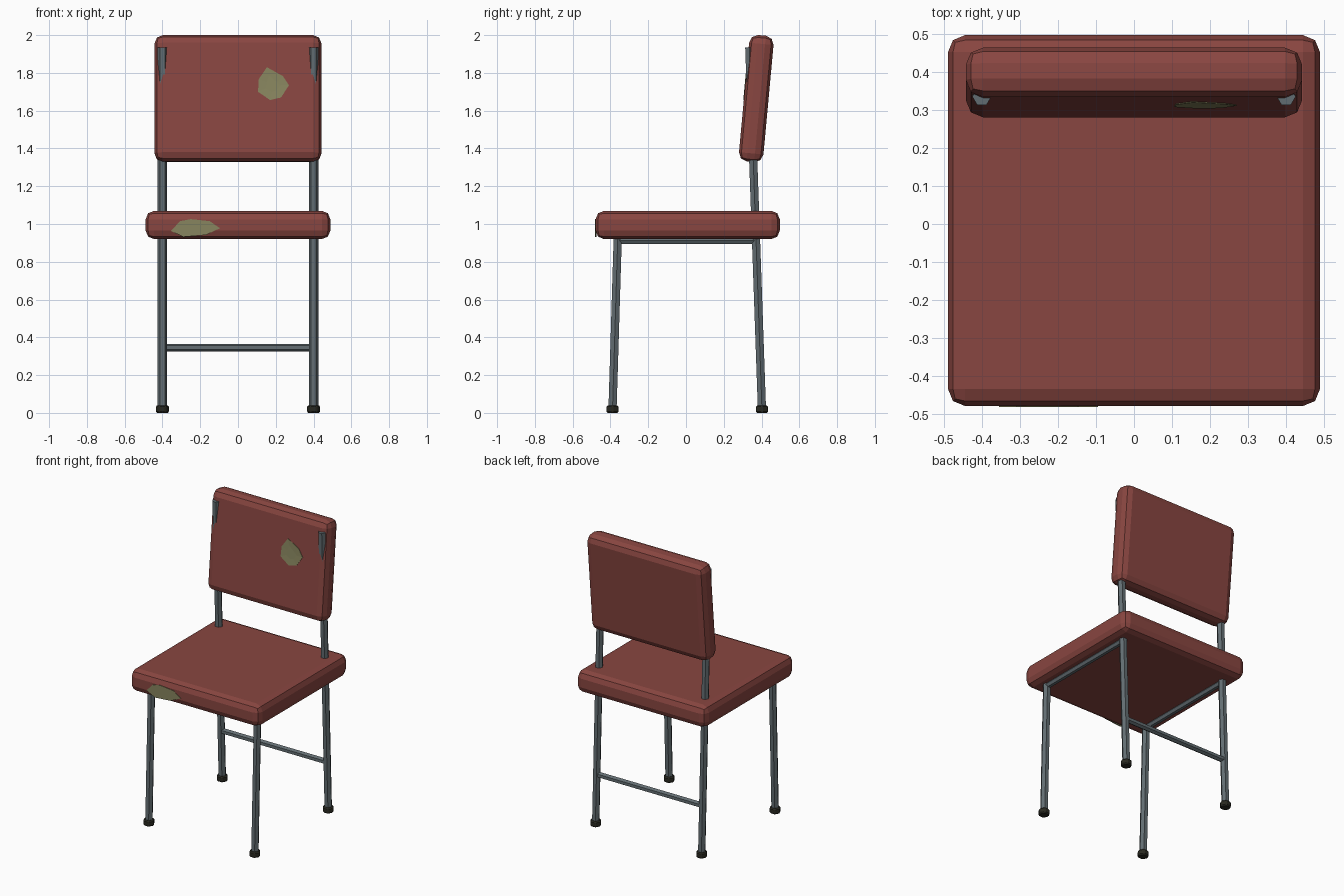
import bpy, bmesh, math
from mathutils import Vector, Matrix

if "Cube" in bpy.data.objects:
    bpy.data.objects.remove(bpy.data.objects["Cube"])


def material(name, rgb):
    m = bpy.data.materials.new(name)
    m.diffuse_color = (*rgb, 1)
    m.use_nodes = True
    m.node_tree.nodes["Principled BSDF"].inputs["Base Color"].default_value = m.diffuse_color
    return m


RED = material("red vinyl", (0.25, 0.061, 0.052))
STEEL = material("grey steel", (0.125, 0.155, 0.17))
RUBBER = material("dark rubber", (0.022, 0.022, 0.015))
FOAM = material("exposed foam", (0.243, 0.233, 0.112))


def add_object(name, bm, mat, bevel=0, segments=1):
    bmesh.ops.recalc_face_normals(bm, faces=bm.faces)
    if bevel:
        bmesh.ops.bevel(bm, geom=bm.edges[:], offset=bevel, segments=segments,
                        profile=0.5, affect='EDGES')
    mesh = bpy.data.meshes.new(name)
    bm.to_mesh(mesh)
    bm.free()
    mesh.materials.append(mat)
    obj = bpy.data.objects.new(name, mesh)
    bpy.context.collection.objects.link(obj)
    return obj


def cushion(name, centre, size, tilt=0):
    bm = bmesh.new()
    bmesh.ops.create_cube(bm, size=1, matrix=Matrix.Diagonal((*size, 1)))
    obj = add_object(name, bm, RED, 0.045, 2)
    obj.location = centre
    obj.rotation_euler.x = tilt


def tube(name, a, b, radius, mat=STEEL, bevel=0):
    # six-sided bar between two points
    a, b = Vector(a), Vector(b)
    d = b - a
    turn = Vector((0, 0, 1)).rotation_difference(d).to_matrix().to_4x4()
    bm = bmesh.new()
    rings = [[bm.verts.new((radius * math.cos(k * math.pi / 3),
                            radius * math.sin(k * math.pi / 3), z))
              for k in range(6)] for z in (-d.length / 2, d.length / 2)]
    for k in range(6):
        n = (k + 1) % 6
        bm.faces.new((rings[0][k], rings[0][n], rings[1][n], rings[1][k]))
    for ring in rings:
        bm.faces.new(ring)
    bm.transform(Matrix.Translation((a + b) / 2) @ turn)
    add_object(name, bm, mat, bevel)


def patch(name, outline, front_y, inset=0):
    # thin torn patch lying on a forward-facing surface
    bm = bmesh.new()
    face = bm.faces.new([bm.verts.new((x, front_y(z) + 0.004, z)) for x, z in outline])
    new = bmesh.ops.extrude_face_region(bm, geom=[face])["geom"]
    for v in new:
        if isinstance(v, bmesh.types.BMVert):
            v.co.y -= 0.007
    front = [f for f in new if isinstance(f, bmesh.types.BMFace)]
    bmesh.ops.recalc_face_normals(bm, faces=bm.faces)
    if inset:
        bmesh.ops.inset_individual(bm, faces=front, thickness=inset, depth=-0.002)
    add_object(name, bm, FOAM)


# Upholstery
cushion("seat", (0, 0.009, 0.995), (0.978, 0.975, 0.15))
cushion("backrest", (0, 0.372, 1.664), (0.884, 0.13, 0.672), -0.092)

# Legs, feet and side rails
for side, x in (("left", -0.4), ("right", 0.4)):
    tube(f"front_leg_{side}", (x, -0.389, 0.02), (x, -0.361, 0.94), 0.025)
    tube(f"back_leg_{side}", (x, 0.402, 0.02), (x, 0.335, 1.935), 0.025)
    tube(f"side_rail_{side}", (x, -0.361, 0.912), (x, 0.37, 0.912), 0.02)
    for end, y in (("front", -0.389), ("back", 0.402)):
        tube(f"{end}_foot_{side}", (x, y, 0), (x, y, 0.04), 0.037, RUBBER, 0.007)

# Rung between the back legs
tube("back_rung", (-0.4, 0.39, 0.346), (0.4, 0.39, 0.346), 0.02)

# Torn patches showing foam
patch("backrest_tear",
      [(0.153, 1.83), (0.238, 1.783), (0.27, 1.735), (0.228, 1.67),
       (0.17, 1.656), (0.106, 1.70), (0.11, 1.767)],
      lambda z: 0.307 + 0.092 * (z - 1.664), 0.045)
patch("seat_tear",
      [(-0.355, 0.963), (-0.307, 1.015), (-0.25, 1.026), (-0.15, 1.015),
       (-0.095, 0.978), (-0.17, 0.942), (-0.29, 0.932)],
      lambda z: -0.4785)
